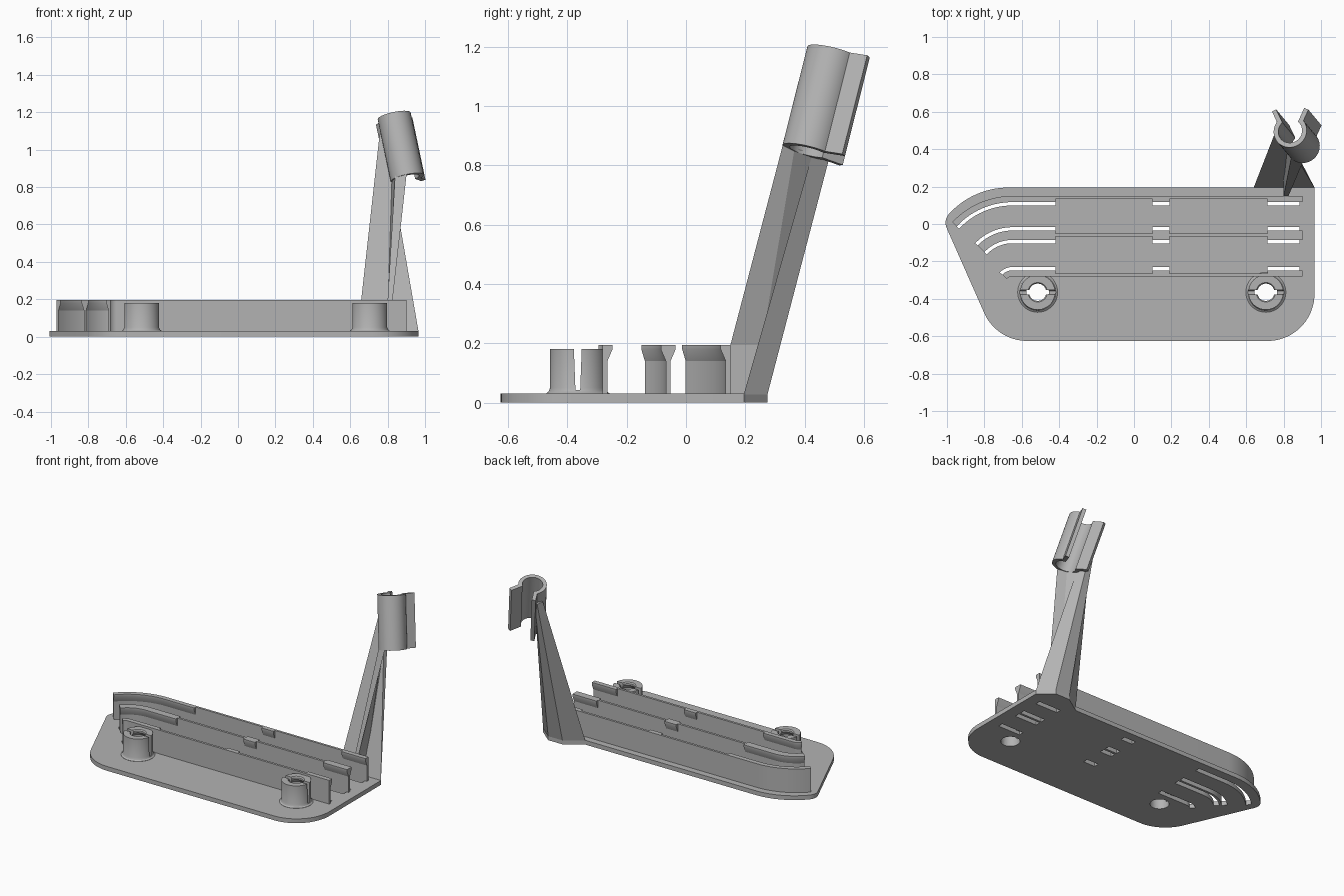
import bpy, bmesh, math
from mathutils import Vector, Matrix

cube = bpy.data.objects.get("Cube")
if cube:
    bpy.data.objects.remove(cube, do_unlink=True)

grey = bpy.data.materials.new("plain_grey")
grey.use_nodes = True
grey.diffuse_color = (0.45, 0.45, 0.45, 1)
grey.node_tree.nodes["Principled BSDF"].inputs["Base Color"].default_value = grey.diffuse_color


def finish(name, bm, smooth=True):
    bmesh.ops.recalc_face_normals(bm, faces=bm.faces)
    mesh = bpy.data.meshes.new(name)
    bm.to_mesh(mesh)
    bm.free()
    mesh.materials.append(grey)
    obj = bpy.data.objects.new(name, mesh)
    bpy.context.collection.objects.link(obj)
    if smooth:
        shade(obj)
    return obj


def activate(obj):
    bpy.ops.object.select_all(action='DESELECT')
    obj.select_set(True)
    bpy.context.view_layer.objects.active = obj


def shade(obj):
    activate(obj)
    bpy.ops.object.shade_smooth_by_angle(angle=math.radians(30))


def loft(bm, rings, closed=False):
    """Skin a list of equal-length rings, capping both ends unless closed."""
    rows = [[bm.verts.new(p) for p in ring] for ring in rings]
    pairs = list(zip(rows, rows[1:])) + ([(rows[-1], rows[0])] if closed else [])
    for a, b in pairs:
        for i in range(len(a)):
            j = (i + 1) % len(a)
            bm.faces.new((a[i], a[j], b[j], b[i]))
    if not closed:
        bm.faces.new(rows[0])
        bm.faces.new(rows[-1])


def sweep(bm, path, section, matrix=Matrix()):
    """Sweep a section of (sideways offset, height) along a flat path, mitred."""
    pts = [Vector(p) for p in path]
    rings = []
    for i, p in enumerate(pts):
        d0 = (p - pts[i - 1]).normalized() if i else (pts[1] - p).normalized()
        d1 = (pts[i + 1] - p).normalized() if i < len(pts) - 1 else d0
        t = (d0 + d1).normalized()
        n = Vector((-t.y, t.x)) / max(t.dot(d0), 0.3)
        rings.append([matrix @ Vector((p.x + n.x * o, p.y + n.y * o, z)) for o, z in section])
    loft(bm, rings)


def box(o0, o1, z0, z1):
    return [(o0, z0), (o1, z0), (o1, z1), (o0, z1)]


def rounded(corners, steps=14):
    """Outline from (x, y, radius) corners."""
    out = []
    for i, (x, y, r) in enumerate(corners):
        p = Vector((x, y))
        if not r:
            out.append(p)
            continue
        a = (Vector(corners[i - 1][:2]) - p).normalized()
        b = (Vector(corners[(i + 1) % len(corners)][:2]) - p).normalized()
        half = a.angle(b) / 2
        c = p + (a + b).normalized() * r / math.sin(half)
        v0, v1 = a * r / math.tan(half) + p - c, b * r / math.tan(half) + p - c
        out += [c + v0.lerp(v1, k / steps).normalized() * r for k in range(steps + 1)]
    return out


def subtract(obj, cutter):
    cutter.hide_render = True
    mod = obj.modifiers.new("cut", 'BOOLEAN')
    mod.operation, mod.solver, mod.object = 'DIFFERENCE', 'EXACT', cutter
    activate(obj)
    bpy.ops.object.modifier_apply(modifier="cut")
    bpy.data.objects.remove(cutter, do_unlink=True)
    shade(obj)


BASE, TOP = 0.03, 0.195
POSTS = [(-0.515, -0.365), (0.705, -0.365)]
HOLE = 0.06

# Rails: centre height in y, bend radius, sides that carry a lip
RAILS = {"back_rail": (0.142, 0.432, [-1]),
         "middle_rail": (-0.06, 0.23, [-1, 1]),
         "front_rail": (-0.273, 0.05, [1])}
HALF = 0.008


def bend(y, r, steps=14):
    angles = [math.radians(47) * (1 - k / steps) for k in range(steps + 1)]
    return [(-0.65 - r * math.sin(a), y - r + r * math.cos(a)) for a in angles]


slots = bmesh.new()
for name, (y, r, sides) in RAILS.items():
    bm = bmesh.new()
    curve = bend(y, r)
    sweep(bm, curve + [(0.9, y)], box(-HALF, HALF, BASE - 0.005, TOP))
    spans = [curve + [(-0.42, y)], [(0.1, y), (0.19, y)], [(0.715, y), (0.9, y)]]
    for s in sides:
        lip = [(0, 0.14), (s * HALF, 0.14), (s * 0.025, 0.18), (s * 0.025, TOP), (0, TOP)]
        for k, span in enumerate(spans):
            sweep(bm, span, lip)
            hole = span if k < 2 else [span[0], (0.885, y)]
            sweep(slots, hole, box(s * HALF, s * 0.043, -0.1, 0.1))
    finish(name, bm)

# Base plate with a tab under the arm
outline = rounded([(0.965, 0.195, 0), (0.87, 0.275, 0), (0.76, 0.275, 0), (0.64, 0.195, 0),
                   (-0.86, 0.195, 0.43), (-1.02, 0.02, 0.07), (-0.735, -0.625, 0.25),
                   (0.965, -0.625, 0.25)])
bm = bmesh.new()
loft(bm, [[(p.x, p.y, z) for p in outline] for z in (0, BASE)])
plate = finish("base_plate", bm)
for x, y in POSTS:
    bmesh.ops.create_cone(slots, cap_ends=True, segments=48, radius1=HOLE, radius2=HOLE,
                          depth=0.2, matrix=Matrix.Translation((x, y, 0)))
subtract(plate, finish("plate_cutter", slots, False))

# Split snap posts
profile = [(HOLE, 0.025), (0.107, 0.025), (0.107, 0.031), (0.099, 0.037), (0.0935, 0.05),
           (0.0935, 0.18), (0.052, 0.18), (0.046, 0.172), (0.046, 0.16), (HOLE, 0.14)]
for side, (x, y) in zip(("right", "left"), POSTS):
    bm = bmesh.new()
    turns = [math.tau * k / 48 for k in range(48)]
    loft(bm, [[(x + r * math.cos(a), y + r * math.sin(a), z) for r, z in profile]
              for a in turns], closed=True)
    post = finish(side + "_post", bm)
    bm = bmesh.new()
    wedge = [(-0.008, 0.042), (0.008, 0.042), (0.014, 0.2), (-0.014, 0.2)]
    sweep(bm, [(x - 0.2, y), (x + 0.2, y)], wedge)
    subtract(post, finish("post_cutter", bm, False))

# Tilted clip: open ring with flared lips
low, high = Vector((0.905, 0.413, 0.847)), Vector((0.835, 0.497, 1.18))
axis = (high - low).normalized()
u = Vector((1, 0, 0))
u = (u - axis * u.dot(axis)).normalized()
v = axis.cross(u)
frame = Matrix((u, v, axis)).transposed().to_4x4()
frame.translation = low
RING = 0.0775
arc = [math.radians(-132 + 264 * k / 40) for k in range(41)]
ring = [(RING * math.sin(a), -RING * math.cos(a)) for a in arc]
bm = bmesh.new()
sweep(bm, [(-0.088, 0.118)] + ring + [(0.088, 0.118)],
      box(-0.0125, 0.0125, 0, (high - low).length), frame)
finish("clip", bm)

# Leaning arm, wide at the foot and merging into the clip's side
bm = bmesh.new()
foot = [(0.64, 0.195), (0.965, 0.195), (0.87, 0.275), (0.76, 0.275)]
head = [(0.757, 0.495), (0.783, 0.495), (0.781, 0.55), (0.762, 0.55)]
loft(bm, [[(x, y, 0.028) for x, y in foot], [(x, y, 1.08) for x, y in head]])
finish("arm", bm, False)

# Front rib, spreading to carry the clip
bm = bmesh.new()
rings = [[(0.8, 0.15, z), (0.826, 0.15, z), (0.826, back, z), (0.8, back, z)]
         for z, back in ((0.028, 0.21), (TOP, 0.255))]
tip = [(-0.064, -0.0636), (0, -0.089), (-0.048, -0.048), (-0.085, 0.03)]
rings.append([frame @ Vector((a, b, 0.012)) for a, b in tip])
loft(bm, rings)
finish("arm_rib", bm, False)
